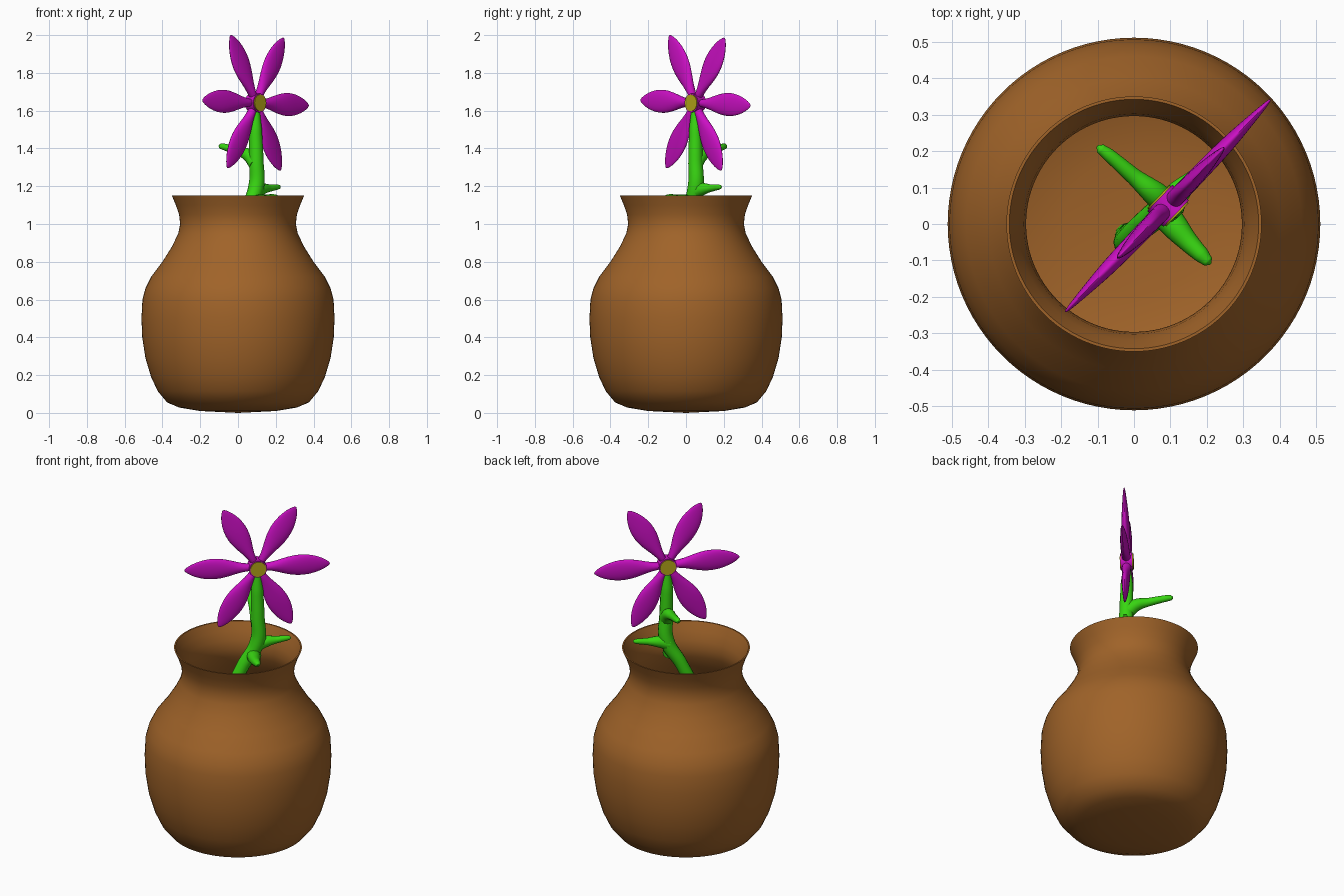
import bpy, bmesh, math
from mathutils import Matrix, Vector

if "Cube" in bpy.data.objects:
    bpy.data.objects.remove(bpy.data.objects["Cube"])


def material(name, rgb):
    m = bpy.data.materials.new(name)
    m.diffuse_color = (*rgb, 1)
    m.use_nodes = True
    m.node_tree.nodes["Principled BSDF"].inputs["Base Color"].default_value = m.diffuse_color
    return m


BROWN = material("clay", (0.35, 0.125, 0.022))
GREEN = material("stem_green", (0.04, 0.68, 0.006))
PINK = material("petal_magenta", (0.6, 0.005, 0.55))
YELLOW = material("pollen_yellow", (0.48, 0.4, 0.01))


def finish(bm, name, mat, angle=40):
    bmesh.ops.recalc_face_normals(bm, faces=bm.faces)
    me = bpy.data.meshes.new(name)
    bm.to_mesh(me)
    bm.free()
    me.materials.append(mat)
    ob = bpy.data.objects.new(name, me)
    bpy.context.collection.objects.link(ob)
    bpy.ops.object.select_all(action='DESELECT')
    ob.select_set(True)
    bpy.context.view_layer.objects.active = ob
    bpy.ops.object.shade_smooth_by_angle(angle=math.radians(angle))
    return ob


# Vase: thin-walled lathe
outer = [(0, 0), (.2, .01), (.31, .028), (.375, .055), (.425, .115), (.46, .19),
         (.49, .29), (.507, .4), (.511, .5), (.506, .6), (.49, .66), (.46, .72),
         (.4, .8), (.35, .88), (.316, .95), (.306, 1.0), (.312, 1.05),
         (.329, 1.1), (.35, 1.15)]
wall = .01
inner = [(.342, 1.15)] + [(max(r - wall, 0), z + (wall if z < .1 else 0))
                          for r, z in reversed(outer[:-1])]
bm = bmesh.new()
pts = [bm.verts.new((r, 0, z)) for r, z in outer + inner]
edges = [bm.edges.new(pair) for pair in zip(pts, pts[1:])]
bmesh.ops.spin(bm, geom=pts + edges, cent=(0, 0, 0), axis=(0, 0, 1),
               angle=math.tau, steps=96)
bmesh.ops.remove_doubles(bm, verts=bm.verts, dist=1e-4)
finish(bm, "vase", BROWN)

# Flower frame: x across the bloom, y up, z out of its face
FLOWER = (Matrix.Translation((.093, .05, 1.641)) @ Matrix.Rotation(math.radians(46), 4, 'Z')
          @ Matrix.Rotation(math.radians(90), 4, 'X'))

# Petals: lofted ellipses (distance, half width, half thickness)
stations = [(.015, .02, .026), (.08, .023, .025), (.14, .045, .024), (.2, .062, .023),
            (.26, .066, .02), (.32, .055, .014), (.37, .034, .009), (.397, .014, .005),
            (.406, .004, .002)]
SIDES = 12
bm = bmesh.new()
for k in range(6):
    mat = FLOWER @ Matrix.Rotation(math.radians(60 * k - 2), 4, 'Z')
    rings = [[bm.verts.new(mat @ Vector((d, w * math.cos(a), t * math.sin(a))))
              for a in (math.tau * i / SIDES for i in range(SIDES))]
             for d, w, t in stations]
    for a, b in zip(rings, rings[1:]):
        for i in range(SIDES):
            j = (i + 1) % SIDES
            bm.faces.new((a[i], a[j], b[j], b[i]))
    bm.faces.new(rings[0])
    bm.faces.new(rings[-1])
petals = finish(bm, "petals", PINK, 80)
petals.modifiers.new("smooth", 'SUBSURF').levels = 1
petals.modifiers["smooth"].render_levels = 1

# Bloom core and the yellow centre showing on both faces
for name, mat, radius, depth in (("bloom_core", PINK, .05, .062),
                                 ("flower_centre", YELLOW, .044, .072)):
    bm = bmesh.new()
    bmesh.ops.create_cone(bm, cap_ends=True, segments=24, radius1=radius,
                          radius2=radius, depth=depth, matrix=FLOWER)
    finish(bm, name, mat)


# Stem and shoots: tapered curves (x, y, z, radius)
def shoot(name, points):
    cu = bpy.data.curves.new(name, 'CURVE')
    cu.dimensions = '3D'
    cu.bevel_depth = 1
    cu.bevel_resolution = 4
    cu.resolution_u = 8
    cu.use_fill_caps = True
    sp = cu.splines.new('BEZIER')
    sp.bezier_points.add(len(points) - 1)
    for p, (x, y, z, r) in zip(sp.bezier_points, points):
        p.co = (x, y, z)
        p.radius = r
        p.handle_left_type = p.handle_right_type = 'AUTO'
    cu.materials.append(GREEN)
    bpy.context.collection.objects.link(bpy.data.objects.new(name, cu))


shoot("stem", [(-.02, -.03, .015, .032), (-.01, -.03, .5, .034), (-.015, -.045, .88, .035),
               (.03, 0, 1.04, .036), (.095, .05, 1.19, .042), (.097, .05, 1.34, .038),
               (.093, .05, 1.5, .034), (.093, .05, 1.62, .02)])
shoot("upper_shoot", [(.095, .05, 1.32, .04), (.055, .085, 1.365, .034), (0, .13, 1.385, .023),
                      (-.07, .19, 1.407, .018), (-.092, .207, 1.412, .014),
                      (-.1, .214, 1.414, .004)])
shoot("side_shoot", [(.085, .045, 1.17, .04), (.125, .09, 1.185, .032), (.165, .13, 1.19, .02),
                     (.205, .17, 1.195, .015), (.218, .182, 1.196, .011),
                     (.223, .187, 1.196, .003)])
shoot("front_shoot", [(.08, .035, 1.11, .042), (.115, -.01, 1.12, .036), (.15, -.05, 1.128, .028),
                      (.185, -.085, 1.137, .022), (.203, -.103, 1.14, .015),
                      (.21, -.11, 1.14, .004)])
